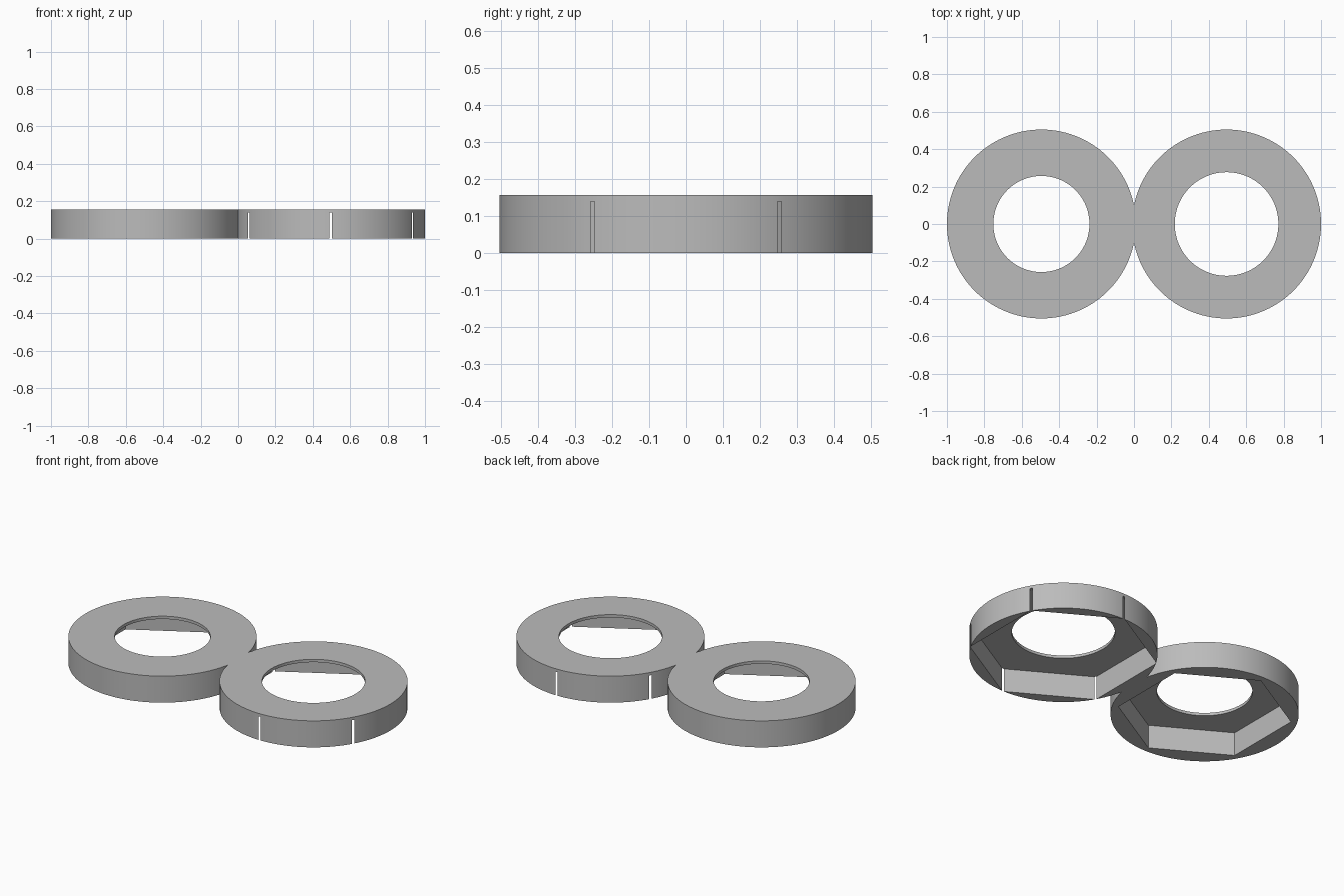
import bpy
from math import radians

cube = bpy.data.objects.get("Cube")
if cube:
    bpy.data.objects.remove(cube, do_unlink=True)

HEIGHT = 0.157
POCKET = 0.14
RADIUS = 0.505
OFFSET = 0.495

grey = bpy.data.materials.new("plain grey")
grey.use_nodes = True
colour = (0.5, 0.5, 0.5, 1)
grey.diffuse_color = colour
grey.node_tree.nodes["Principled BSDF"].inputs["Base Color"].default_value = colour


def prism(name, x, radius, bottom, top, sides, turn=0):
    """Upright prism or cylinder between two heights."""
    bpy.ops.mesh.primitive_cylinder_add(
        vertices=sides, radius=radius, depth=top - bottom,
        location=(x, 0, (bottom + top) / 2), rotation=(0, 0, radians(turn)))
    obj = bpy.context.object
    obj.name = name
    obj.data.materials.append(grey)
    return obj


def combine(target, other, operation):
    """Apply an exact boolean and discard the helper."""
    mod = target.modifiers.new(operation.title(), "BOOLEAN")
    mod.operation = operation
    mod.solver = "EXACT"
    mod.object = other
    bpy.context.view_layer.objects.active = target
    bpy.ops.object.modifier_apply(modifier=mod.name)
    bpy.data.objects.remove(other, do_unlink=True)


# Two joined discs
holder = prism("double_ring_holder", -OFFSET, RADIUS, 0, HEIGHT, 120)
combine(holder, prism("left_disc", OFFSET, RADIUS, 0, HEIGHT, 120), "UNION")

# Round holes and hexagonal pockets; the larger pocket's corners slit the rim
for x, hole, hexagon in ((-OFFSET, 0.257, 0.47), (OFFSET, 0.277, 0.5085)):
    combine(holder, prism("pocket_cutter", x, hexagon, -0.1, POCKET, 6), "DIFFERENCE")
    combine(holder, prism("hole_cutter", x, hole, -0.1, HEIGHT + 0.1, 96), "DIFFERENCE")

bpy.ops.object.select_all(action="DESELECT")
holder.select_set(True)
bpy.context.view_layer.objects.active = holder
bpy.ops.object.transform_apply(location=True, rotation=True, scale=True)
bpy.ops.object.shade_smooth_by_angle(angle=radians(25))
